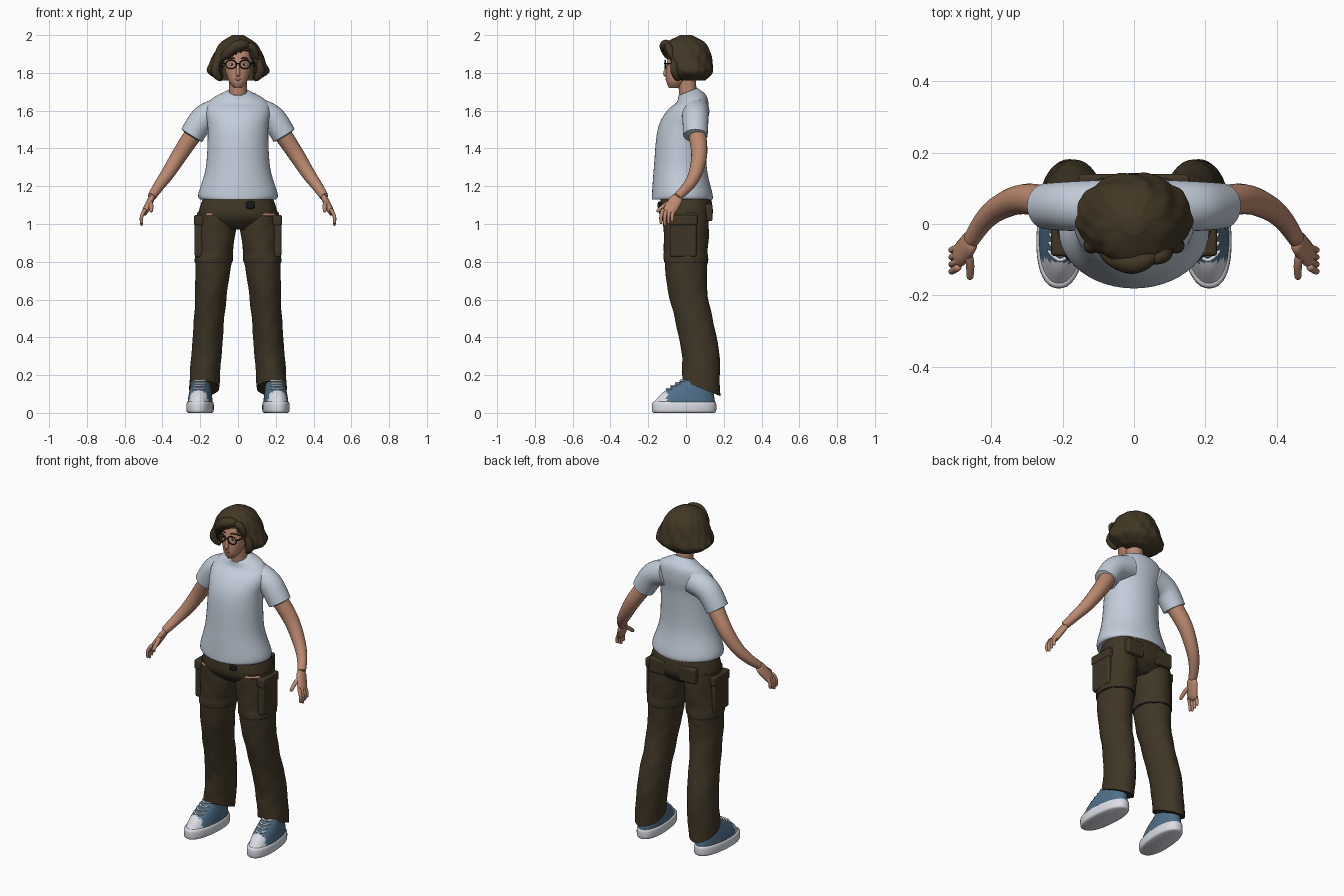
import bpy, bmesh, math
from math import sin, cos, pi
from mathutils import Vector

cube = bpy.data.objects.get("Cube")
if cube:
    bpy.data.objects.remove(cube, do_unlink=True)


def material(name, *rgb):
    mat = bpy.data.materials.new(name)
    mat.use_nodes = True
    mat.diffuse_color = (*rgb, 1)
    for node in mat.node_tree.nodes:
        if node.type == 'BSDF_PRINCIPLED':
            node.inputs["Base Color"].default_value = (*rgb, 1)
            node.inputs["Roughness"].default_value = .8
    return mat


SKIN = material("skin", .5, .25, .16)
LIP = material("lip", .36, .14, .1)
HAIR = material("brown hair", .055, .038, .018)
SHIRT = material("pale blue cotton", .54, .61, .7)
CLOTH = material("brown cloth", .05, .036, .018)
BLACK = material("black", .01, .01, .01)
CANVAS = material("blue canvas", .08, .16, .25)
RUBBER = material("white rubber", .7, .73, .78)


def finish(name, bm, mat):
    bmesh.ops.recalc_face_normals(bm, faces=bm.faces)
    mesh = bpy.data.meshes.new(name)
    bm.to_mesh(mesh)
    bm.free()
    mesh.materials.append(mat)
    for poly in mesh.polygons:
        poly.use_smooth = True
    mesh.set_sharp_from_angle(angle=math.radians(45))
    ob = bpy.data.objects.new(name, mesh)
    bpy.context.collection.objects.link(ob)
    return ob


def ramp(start, end, value):
    """Smooth step from zero at start to one at end."""
    t = min(max((value - start) / (end - start), 0), 1)
    return t * t * (3 - 2 * t)


def spline(points, steps):
    """Smoothly subdivide a list of equal-length tuples."""
    out, last = [], len(points) - 1
    for i in range(last):
        group = list(zip(points[max(i - 1, 0)], points[i],
                         points[i + 1], points[min(i + 2, last)]))
        for j in range(steps):
            t = j / steps
            out.append([q + t * (r - p + t * (2 * p - 5 * q + 4 * r - s
                                              + t * (3 * q - p - 3 * r + s))) / 2
                        for p, q, r, s in group])
    out.append(list(points[last]))
    return out


def bridge(name, rings, mat):
    """Join closed rings of points with quads and cap both ends."""
    bm = bmesh.new()
    rows = [[bm.verts.new(point) for point in ring] for ring in rings]
    count = len(rows[0])
    for lower, upper in zip(rows, rows[1:]):
        for i in range(count):
            j = (i + 1) % count
            bm.faces.new((lower[i], lower[j], upper[j], upper[i]))
    bm.faces.new(rows[0])
    bm.faces.new(rows[-1])
    return finish(name, bm, mat)


def loft(name, sections, mat, side=1, count=40, steps=4, power=2, wave=None, push=None):
    """Sections are (height, y, half width, half depth, optional tilt, optional x)."""
    rings = []
    for z, y, width, depth, tilt, x in spline([(*s, 0, 0)[:6] for s in sections], steps):
        ring = []
        for i in range(count):
            angle = 2 * pi * i / count
            c, s = cos(angle), sin(angle)
            scale = wave(angle, z) if wave else 1
            dx = math.copysign(abs(c) ** (2 / power), c) * width * scale
            dy = math.copysign(abs(s) ** (2 / power), s) * depth * scale
            point = Vector((side * (x + dx), y + dy, z + tilt * dy))
            ring.append(push(point) if push else point)
        rings.append(ring)
    return bridge(name, rings, mat)


def tube(name, points, radius, mat, side=1, tip=1, blunt=8, thin=1, count=16):
    """Tapering tube; a low blunt value gives long pointed ends."""
    path = [Vector(p) for p in spline(points, 8)]
    last = len(path) - 1
    rings = []
    for i, centre in enumerate(path):
        along = (path[min(i + 1, last)] - path[max(i - 1, 0)]).normalized()
        v = Vector((0, 1, 0))
        v = (v - along * v.dot(along)).normalized()
        u = along.cross(v) * thin
        t = i / last
        size = radius * (1 + (tip - 1) * t) * max(.1, 1 - abs(2 * t - 1) ** blunt) ** .5
        ring = []
        for j in range(count):
            angle = 2 * pi * j / count
            point = centre + size * (u * cos(angle) + v * sin(angle))
            ring.append((side * point.x, point.y, point.z))
        rings.append(ring)
    return bridge(name, rings, mat)


def scaled(bm, centre, size):
    for v in bm.verts:
        v.co = Vector(centre) + Vector([a * b for a, b in zip(v.co, size)])
    return bm


def box(name, centre, size, mat):
    bm = bmesh.new()
    bmesh.ops.create_cube(bm, size=1)
    ob = finish(name, scaled(bm, centre, size), mat)
    bevel = ob.modifiers.new("rounded edges", 'BEVEL')
    bevel.width, bevel.segments = .01, 3


def ball(name, centre, size, mat):
    bm = bmesh.new()
    bmesh.ops.create_uvsphere(bm, u_segments=20, v_segments=12, radius=1)
    finish(name, scaled(bm, centre, size), mat)


def wrinkles(angle, z):
    return 1 + .012 * sin(3 * angle + 30 * z) + .01 * sin(5 * angle - 47 * z)


def strands(angle, z):
    return 1 + .02 * sin(9 * angle + 50 * z) + .01 * sin(17 * angle - 40 * z)


def face_opening(point):
    """Push hair back behind the face, below a slanted fringe."""
    fringe = min(1.9 + .4 * point.x, 2.02 - 2 * point.x)
    if point.z < 1.88:
        point.y = max(point.y, .85 - point.z / 2)
    if abs(point.x) < .086 and point.z < fringe:
        point.y = max(point.y, 0)
    return point


def leg(z, grow=0):
    """Trouser leg section: wide thigh, calf set back, slanted hem."""
    thigh = ramp(.5, 1, z)
    return (z, .08 * ramp(.75, .25, z), .08 + .025 * thigh + grow, .1 + .02 * thigh + grow,
            -.4 * ramp(.35, .15, z), .19 - .075 * z)


# Shirt body from hem to sloping collar
loft("shirt_body", [(1.13, -.02, .2, .16), (1.16, -.02, .21, .16), (1.3, -.03, .17, .14),
                    (1.5, -.02, .16, .13), (1.6, .01, .17, .11), (1.66, .03, .14, .08, .2),
                    (1.7, .01, .06, .05, .4)], SHIRT, count=48, steps=6)

# Hips and belt tab
loft("trouser_hips", [(1.15, 0, .18, .13), (1.04, 0, .21, .14), (.97, 0, .15, .07)],
     CLOTH, power=2.3)
box("belt_tab", (.065, -.14, 1.1), (.045, .02, .04), BLACK)

# Neck, head and face
tube("neck", [(0, .02, 1.6), (0, 0, 1.8)], .047, SKIN, count=24, blunt=40)
loft("head", [(1.72, -.06, .02, .03), (1.76, -.05, .05, .055), (1.85, -.02, .073, .082),
              (1.92, 0, .07, .08), (1.96, 0, .04, .05)], SKIN, steps=6)
tube("nose", [(0, -.09, 1.86), (0, -.11, 1.8), (0, -.1, 1.79)], .008, SKIN, tip=1.6)
tube("lips", [(-.024, -.094, 1.766), (0, -.103, 1.766), (.024, -.094, 1.766)],
     .006, LIP, blunt=2)
tube("glasses_bridge", [(-.01, -.113, 1.85), (.01, -.113, 1.85)], .003, BLACK)

# Bobbed hair with a swept fringe
loft("hair", [(2, 0, .03, .03), (1.95, 0, .1, .11), (1.85, .01, .15, .13),
              (1.8, .02, .16, .12), (1.76, .02, .1, .08)], HAIR,
     count=96, steps=12, wave=strands, push=face_opening)
tube("fringe_sweep", [(.06, -.09, 1.95), (-.01, -.11, 1.94), (-.09, -.08, 1.87)],
     .03, HAIR, blunt=2)
tube("fringe_side", [(.04, -.1, 1.95), (.08, -.09, 1.93), (.1, -.07, 1.87)],
     .02, HAIR, blunt=2)

for s, side in ((1, "left_"), (-1, "right_")):
    # Eye, brow and glasses
    ball(side + "eye", (s * .032, -.093, 1.845), (.014, .005, .007), RUBBER)
    ball(side + "iris", (s * .032, -.097, 1.845), (.006, .003, .006), BLACK)
    tube(side + "brow", [(.014, -.1, 1.874), (.035, -.096, 1.88), (.056, -.08, 1.872)],
         .004, HAIR, s, blunt=2)
    bpy.ops.mesh.primitive_torus_add(location=(s * .037, -.11, 1.845), rotation=(pi / 2, 0, 0),
                                     major_radius=.028, minor_radius=.0036)
    rim = bpy.context.object
    rim.name = side + "glasses_rim"
    rim.scale.y = .8
    rim.data.materials.append(BLACK)
    bpy.ops.object.shade_smooth()
    tube(side + "glasses_temple", [(.064, -.11, 1.85), (.076, -.06, 1.85), (.08, 0, 1.85)],
         .0035, BLACK, s)
    tube(side + "hair_lock", [(.1, -.06, 1.88), (.12, -.06, 1.81), (.09, -.04, 1.76)],
         .022, HAIR, s, blunt=2)

    # Sleeve and arm
    tube(side + "sleeve", [(.08, .05, 1.6), (.18, .05, 1.56), (.25, .05, 1.46)],
         .075, SHIRT, s, tip=.85, blunt=60, count=28)
    tube(side + "arm", [(.2, .05, 1.53), (.3, .07, 1.38), (.37, .05, 1.27),
                        (.42, .01, 1.2), (.46, -.05, 1.14)],
         .05, SKIN, s, tip=.44, blunt=40, count=20)

    # Hand
    tube(side + "palm", [(.45, -.04, 1.15), (.5, -.1, 1.05)], .036, SKIN, s, blunt=4, thin=.5)
    for i, finger in enumerate(("index", "middle", "ring", "little")):
        y = .018 * i - .12
        tube(side + finger + "_finger", [(.49, y, 1.08), (.51, 1.1 * y, 1.04),
                                         (.51, 1.1 * y, .99 + .01 * abs(i - 1))],
             .011, SKIN, s, tip=.7)
    tube(side + "thumb", [(.47, -.07, 1.12), (.46, -.11, 1.1), (.46, -.155, 1.065)],
         .014, SKIN, s, tip=.7)

    # Trouser leg, overhanging thigh and dark knee seam
    loft(side + "trouser_leg", [leg(1.06 - .93 * i / 12) for i in range(13)],
         CLOTH, s, wave=wrinkles)
    loft(side + "thigh_cuff", [leg(.85), leg(.82, .004), leg(.8, .004)], CLOTH, s, wave=wrinkles)
    loft(side + "knee_seam", [leg(.8, .002), leg(.794, .002)], BLACK, s, wave=wrinkles)

    # Pockets and pale pocket edging
    box(side + "cargo_pocket", (s * .207, -.015, .915), (.044, .14, .18), CLOTH)
    box(side + "pocket_flap", (s * .208, -.015, 1.02), (.05, .15, .055), CLOTH)
    box(side + "back_pocket", (s * .1, .12, 1.06), (.11, .04, .09), CLOTH)
    edging = [(.13, -.12, 1.05), (.17, -.1, 1.05), (.2, -.07, 1.05)]
    tube(side + "pocket_edging", edging if s > 0 else edging[:2], .007, SKIN, s)

    # Canvas shoe with rubber sole, toe cap and laces
    sole = loft(side + "shoe_sole", [(0, -.01, .06, .16), (.01, -.01, .07, .17),
                                     (.05, -.01, .07, .17), (.06, -.01, .06, .16)],
                RUBBER, s, power=2.3)
    upper = loft(side + "shoe_upper", [(.05 + .13 * u ** .7, .07 * u - .01, .065 - .02 * u,
                                        .165 - .1 * u) for u in (0, .25, .5, .75, 1)],
                 CANVAS, s, count=48, power=2.2)
    upper.data.materials.append(RUBBER)
    for poly in upper.data.polygons:
        poly.material_index = int(poly.center.y < -.105)
    shoe = [sole, upper]
    for i in range(4):
        u = .45 + .14 * i
        y, z = .17 * u - .178, .053 + .13 * u ** .7
        shoe.append(tube(side + "lace_" + "abcd"[i],
                         [(-.036, y + .025, z), (0, y, z), (.036, y + .025, z)],
                         .005, RUBBER, s))
    for part in shoe:
        part.location.x = s * .2
        part.rotation_euler.z = s * .08
